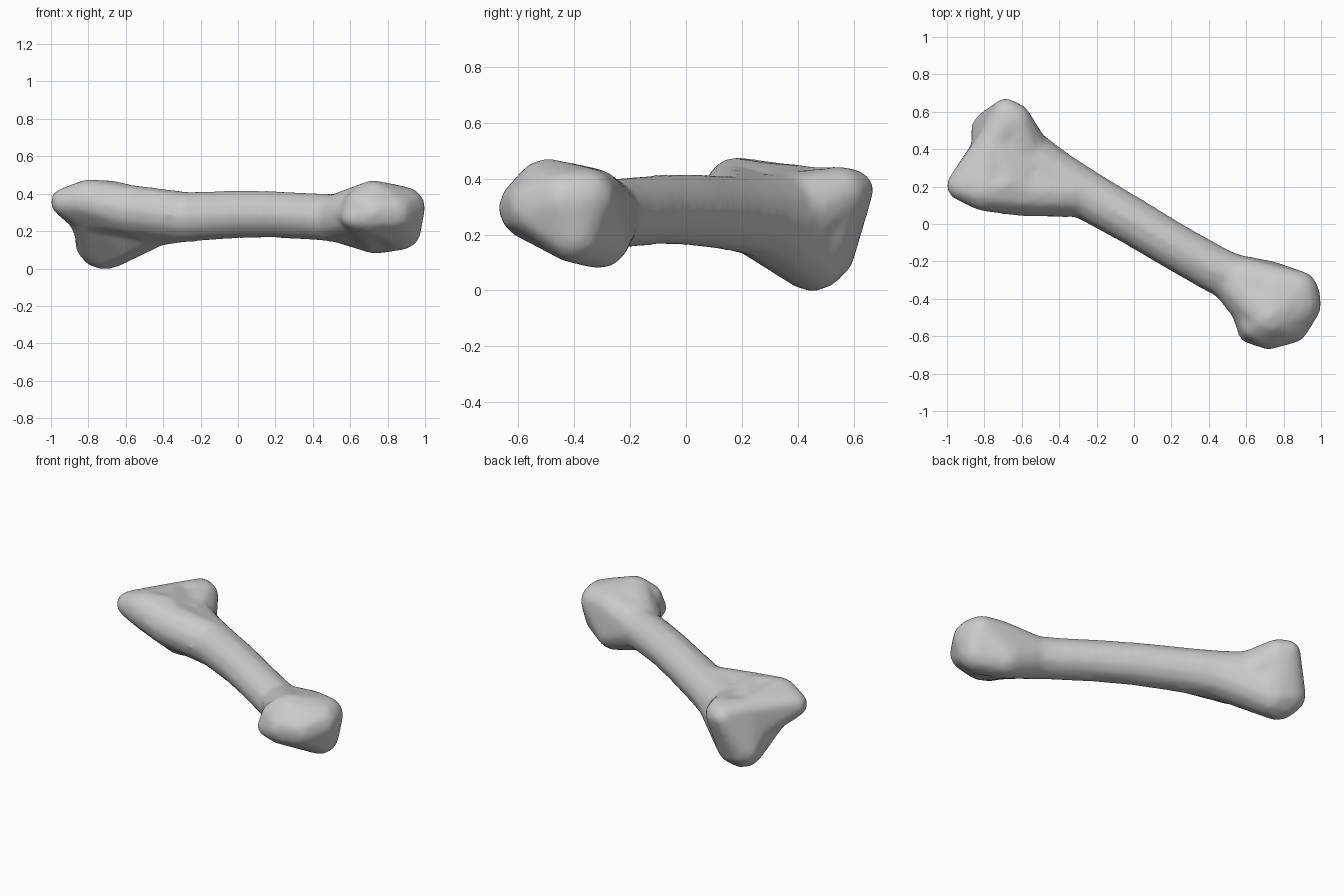
import bpy, bmesh
from mathutils import Matrix

cube = bpy.data.objects.get("Cube")
if cube:
    bpy.data.objects.remove(cube, do_unlink=True)

mat = bpy.data.materials.new("bone grey")
mat.use_nodes = True
COLOR = (0.6, 0.6, 0.6, 1)
mat.diffuse_color = COLOR
mat.node_tree.nodes["Principled BSDF"].inputs["Base Color"].default_value = COLOR

bm = bmesh.new()


def hull(*balls):
    """Add the convex skin around balls given as (x, y, z, radius)."""
    part = bmesh.new()
    for x, y, z, r in balls:
        bmesh.ops.create_icosphere(part, subdivisions=2, radius=r,
                                   matrix=Matrix.Translation((x, y, z)))
    result = bmesh.ops.convex_hull(part, input=part.verts)
    spare = set(result["geom_interior"]) | set(result["geom_unused"])
    bmesh.ops.delete(part, geom=[g for g in spare if isinstance(g, bmesh.types.BMVert)],
                     context='VERTS')
    mesh = bpy.data.meshes.new("piece")
    part.to_mesh(mesh)
    part.free()
    bm.from_mesh(mesh)
    bpy.data.meshes.remove(mesh)


# Shaft: a chain of balls along the slanted axis
shaft = [(-0.6, 0.35, 0.255, 0.17), (-0.44, 0.26, 0.265, 0.148), (-0.28, 0.17, 0.276, 0.136),
         (0, 0.01, 0.289, 0.128), (0.2, -0.11, 0.289, 0.126), (0.42, -0.235, 0.277, 0.128),
         (0.52, -0.285, 0.27, 0.13), (0.7, -0.36, 0.28, 0.15)]
for a, b in zip(shaft, shaft[1:]):
    hull(a, b)

# Broad three-lobed end with a sloping end face
body, neck = shaft[:2]
front_lobe = [(-0.925, 0.205, 0.355, 0.08), (-0.8, 0.18, 0.365, 0.115)]
front_under = (-0.81, 0.24, 0.3, 0.1)
front_ridge = (-0.59, 0.175, 0.315, 0.137)
top_rim = (-0.66, 0.22, 0.37, 0.1)
face_rim = (-0.75, 0.45, 0.36, 0.085)
back_lobe = [(-0.685, 0.6, 0.36, 0.075), (-0.64, 0.555, 0.35, 0.095)]
low_lobe = [(-0.73, 0.455, 0.125, 0.13), (-0.69, 0.45, 0.125, 0.13),
            (-0.765, 0.5, 0.14, 0.11)]
end_face = (-0.79, 0.4, 0.25, 0.085)
hull(shaft[2], front_ridge)
hull(neck, front_ridge)
hull(front_ridge, top_rim, front_under, *front_lobe)
hull(body, *back_lobe)
hull(neck, body, low_lobe[1])
hull(body, *low_lobe)
hull(body, top_rim, face_rim)
hull(*front_lobe, face_rim, end_face)
hull(face_rim, *back_lobe, *low_lobe, end_face)
hull(front_under, front_lobe[0], end_face)
hull(body, front_under, end_face, low_lobe[0])

# Rounded end: overhanging head, side point and lower knuckle
neck, core = shaft[6:]
point = [(0.615, -0.58, 0.27, 0.06), (0.645, -0.55, 0.35, 0.075)]
brow = [(0.72, -0.56, 0.295, 0.115), (0.72, -0.5, 0.355, 0.12), (0.83, -0.53, 0.295, 0.115)]
outer = [(0.885, -0.43, 0.32, 0.12), (0.88, -0.355, 0.333, 0.108), (0.87, -0.4, 0.21, 0.115)]
crown = (0.75, -0.33, 0.325, 0.115)
knuckle = (0.73, -0.31, 0.19, 0.115)
web = (0.59, -0.47, 0.29, 0.07)
hull(*point, *brow, *outer, crown)
hull(neck, knuckle, crown, *outer)
hull(neck, web, *brow[:2])
hull(web, *point, brow[0])
hull(core, knuckle, brow[0], point[0])

# Fuse the pieces into one softened skin
skin = bpy.data.meshes.new("bone")
bm.to_mesh(skin)
bm.free()
skin.materials.append(mat)
bone = bpy.data.objects.new("bone", skin)
bpy.context.collection.objects.link(bone)
remesh = bone.modifiers.new("fuse", 'REMESH')
remesh.mode = 'VOXEL'
remesh.voxel_size = 0.018
remesh.use_smooth_shade = True
soften = bone.modifiers.new("soften", 'SMOOTH')
soften.factor = 0.5
soften.iterations = 8
